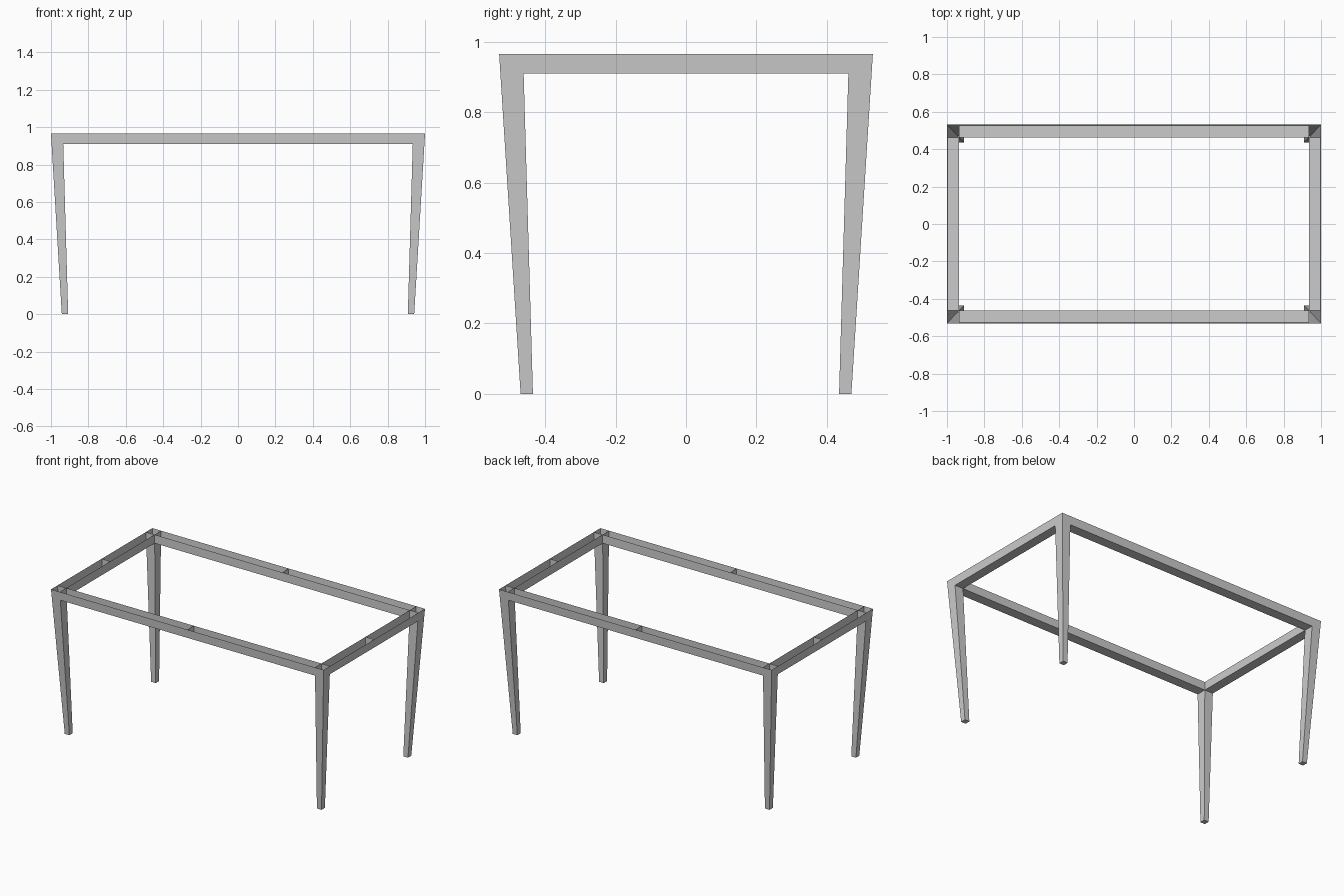
import bpy, bmesh

if "Cube" in bpy.data.objects:
    bpy.data.objects.remove(bpy.data.objects["Cube"])

TOP, LOW = 0.966, 0.91          # frame top and underside of rails
# outer / inner leg faces at the top and at the foot, for x and y
X_TOP, X_FOOT = (1.0, 0.936), (0.942, 0.908)
Y_TOP, Y_FOOT = (0.531, 0.463), (0.470, 0.435)


def at_low(top, foot):
    """Leg face positions at the height of the rail underside."""
    t = LOW / TOP
    return [f + (p - f) * t for p, f in zip(top, foot)]


X_LOW, Y_LOW = at_low(X_TOP, X_FOOT), at_low(Y_TOP, Y_FOOT)


def finish(name, bm):
    bmesh.ops.recalc_face_normals(bm, faces=bm.faces[:])
    mesh = bpy.data.meshes.new(name)
    bm.to_mesh(mesh)
    bm.free()
    obj = bpy.data.objects.new(name, mesh)
    bpy.context.collection.objects.link(obj)


def leg(name, sx, sy):
    """Tapered hollow leg, closed foot, open top."""
    bm = bmesh.new()
    rings = []
    for (xo, xi), (yo, yi), z in ((X_FOOT, Y_FOOT, 0), (X_TOP, Y_TOP, TOP)):
        rings.append([bm.verts.new((sx * x, sy * y, z))
                      for x, y in ((xo, yo), (xi, yo), (xi, yi), (xo, yi))])
    foot, top = rings
    bm.faces.new(foot)
    for i in range(4):
        j = (i + 1) % 4
        bm.faces.new((foot[i], foot[j], top[j], top[i]))
    finish(name, bm)


def rail(name, along_x, side):
    """Channel open at the top, with a cross web at mid length."""
    bm = bmesh.new()
    (wt, wl), (et, el) = ((Y_TOP, Y_LOW), (X_TOP, X_LOW))
    if not along_x:
        wt, wl, et, el = et, el, wt, wl
    profile = ((wt[0], TOP, et[1]), (wl[0], LOW, el[1]),
               (wl[1], LOW, el[1]), (wt[1], TOP, et[1]))

    def section(k):
        pts = [(k * end, side * w, z) for w, z, end in profile]
        if not along_x:
            pts = [(b, a, z) for a, b, z in pts]
        return [bm.verts.new(p) for p in pts]

    a, b = section(-1), section(1)
    for i in range(3):
        bm.faces.new((a[i], a[i + 1], b[i + 1], b[i]))
    bm.faces.new(section(0))     # mid web
    finish(name, bm)


# Four splayed legs
for sx, xn in ((-1, "left"), (1, "right")):
    for sy, yn in ((-1, "front"), (1, "back")):
        leg(f"{yn}_{xn}_leg", sx, sy)

# Four rails between the legs
rail("front_rail", True, -1)
rail("back_rail", True, 1)
rail("left_rail", False, -1)
rail("right_rail", False, 1)
